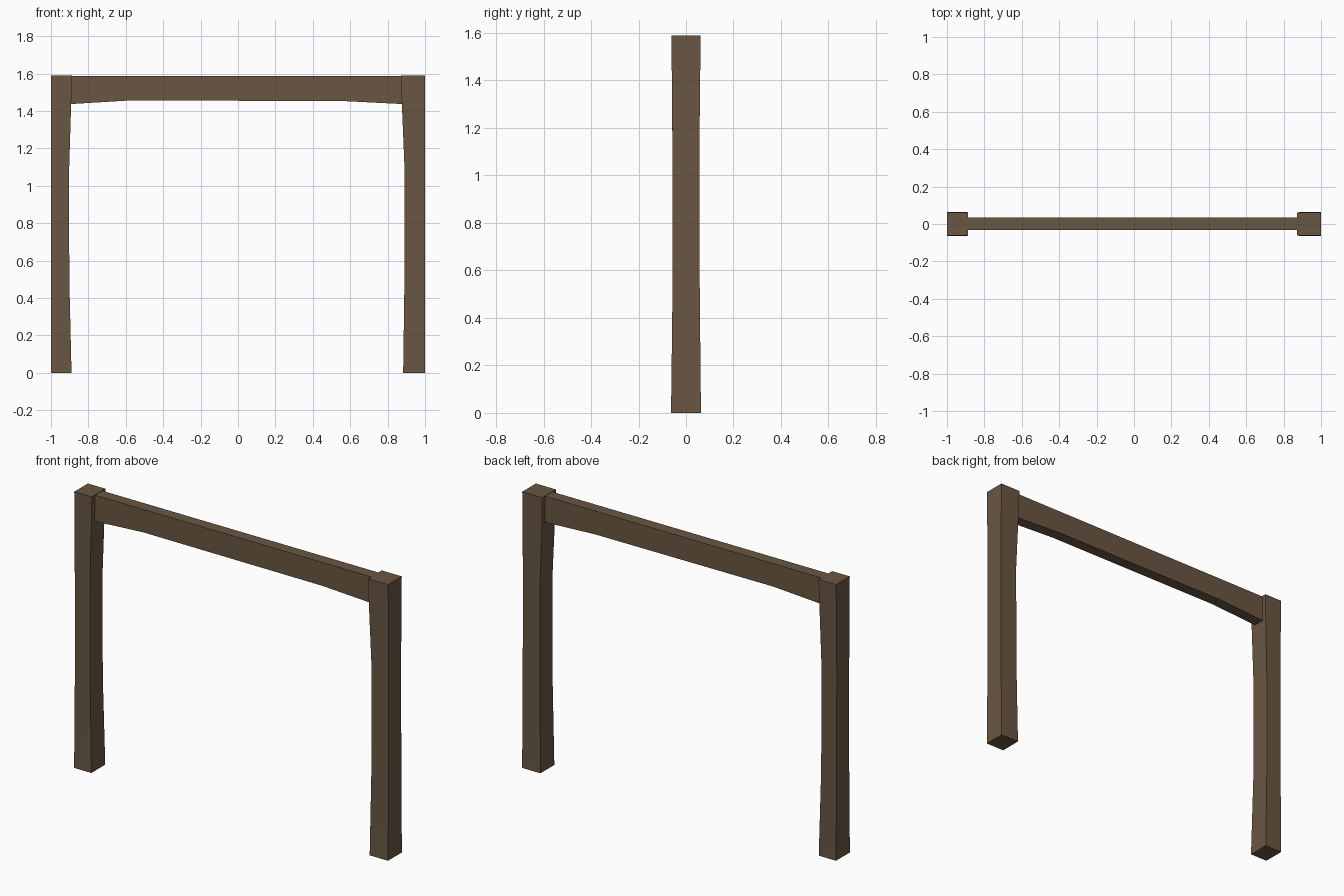
import bpy, bmesh, math

if "Cube" in bpy.data.objects:
    bpy.data.objects.remove(bpy.data.objects["Cube"])

wood = bpy.data.materials.new("brown wood")
wood.diffuse_color = (0.142, 0.093, 0.055, 1)
wood.use_nodes = True
wood.node_tree.nodes["Principled BSDF"].inputs["Base Color"].default_value = wood.diffuse_color


def loft(name, rings):
    """Skin a stack of four-cornered rings and cap both ends."""
    bm = bmesh.new()
    loops = [[bm.verts.new(p) for p in ring] for ring in rings]
    for a, b in zip(loops, loops[1:]):
        for i in range(4):
            j = (i + 1) % 4
            bm.faces.new((a[i], a[j], b[j], b[i]))
    bm.faces.new(loops[0][::-1])
    bm.faces.new(loops[-1])
    bmesh.ops.recalc_face_normals(bm, faces=bm.faces)
    mesh = bpy.data.meshes.new(name)
    bm.to_mesh(mesh)
    bm.free()
    mesh.materials.append(wood)
    obj = bpy.data.objects.new(name, mesh)
    bpy.context.collection.objects.link(obj)
    bpy.ops.object.select_all(action='DESELECT')
    obj.select_set(True)
    bpy.context.view_layer.objects.active = obj
    bpy.ops.object.shade_smooth_by_angle(angle=math.radians(30))
    return obj


def post(name, side, profile):
    """Post with a straight outer face; profile = (z, inner x, front y, back y)."""
    loft(name, [[(side, y0, z), (side * xi, y0, z), (side * xi, y1, z), (side, y1, z)]
                for z, xi, y0, y1 in profile])


# Posts, slightly waisted towards the middle
post("left_post", -1, [(0, 0.890, -0.063, 0.063), (0.5, 0.902, -0.057, 0.058),
                       (1.08, 0.903, -0.057, 0.056), (1.44, 0.892, -0.060, 0.060),
                       (1.59, 0.888, -0.062, 0.062)])
post("right_post", 1, [(0, 0.883, -0.063, 0.063), (0.5, 0.890, -0.057, 0.058),
                       (1.1, 0.890, -0.057, 0.056), (1.44, 0.876, -0.060, 0.060),
                       (1.59, 0.872, -0.062, 0.062)])

# Top beam, shallow arch on its underside
loft("top_beam", [[(x, -0.031, z), (x, 0.035, z), (x, 0.035, 1.588), (x, -0.031, 1.588)]
                  for x, z in [(-0.93, 1.435), (-0.89, 1.437), (-0.58, 1.456),
                               (0.56, 1.453), (0.875, 1.437), (0.93, 1.434)]])
